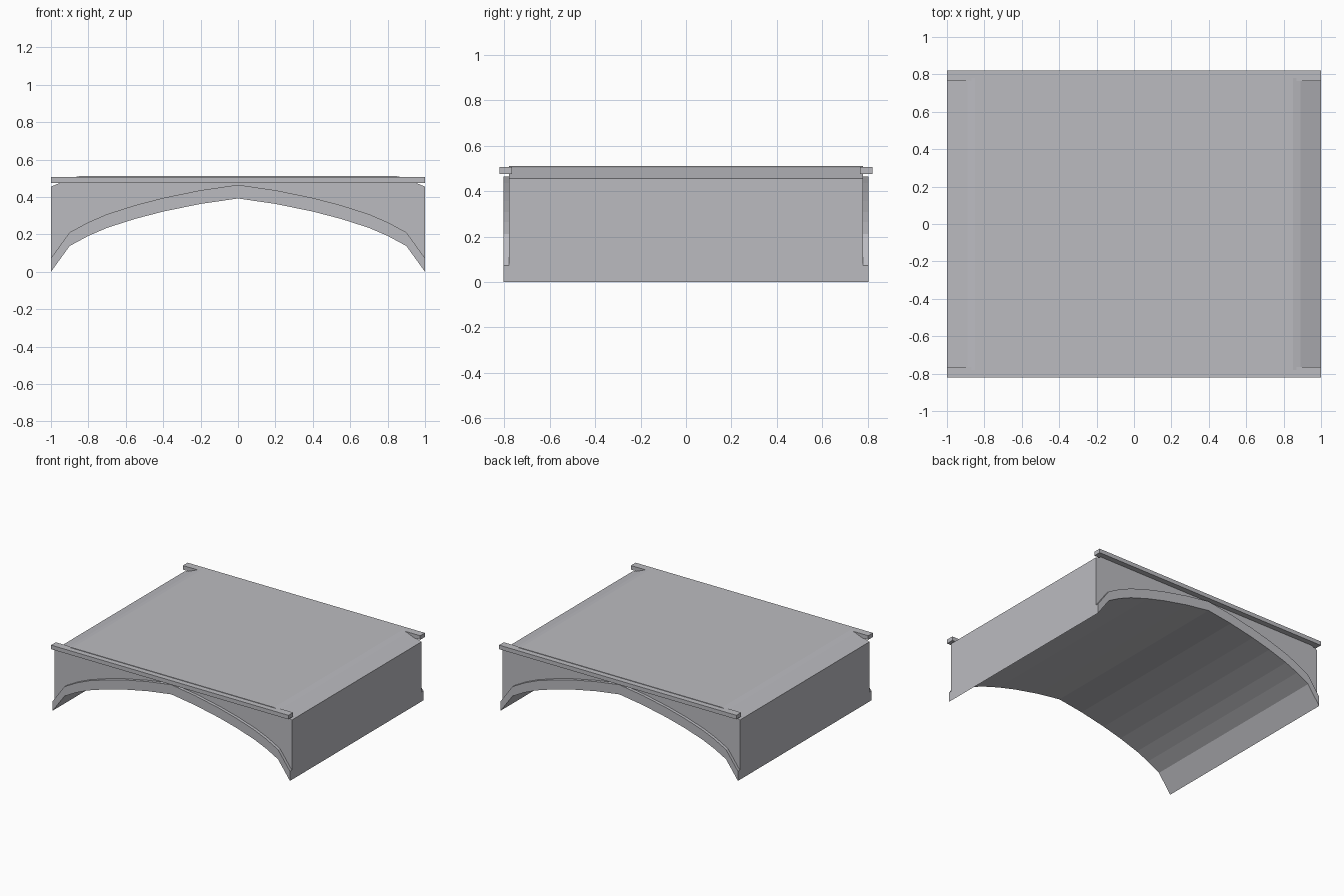
import bpy
import bmesh

cube = bpy.data.objects.get("Cube")
if cube:
    bpy.data.objects.remove(cube, do_unlink=True)

stone = bpy.data.materials.new("grey_stone")
stone.use_nodes = True
color = (0.50, 0.50, 0.53, 1)
stone.diffuse_color = color
stone.node_tree.nodes["Principled BSDF"].inputs["Base Color"].default_value = color


def mirrored(half):
    """Complete a profile running from x = +1 to the centre line."""
    return half + [(-x, z) for x, z in reversed(half) if x > 0]


def extrude(name, profile, y0, y1):
    """Extrude an x-z outline along y."""
    bm = bmesh.new()
    face = bm.faces.new([bm.verts.new((x, y0, z)) for x, z in profile])
    result = bmesh.ops.extrude_face_region(bm, geom=[face])
    verts = [v for v in result["geom"] if isinstance(v, bmesh.types.BMVert)]
    bmesh.ops.translate(bm, verts=verts, vec=(0, y1 - y0, 0))
    bmesh.ops.recalc_face_normals(bm, faces=bm.faces)
    mesh = bpy.data.meshes.new(name)
    bm.to_mesh(mesh)
    bm.free()
    mesh.materials.append(stone)
    obj = bpy.data.objects.new(name, mesh)
    bpy.context.collection.objects.link(obj)
    return obj


# Underside of the arch and the line of its raised trim
arch = mirrored([(1, 0), (0.9, 0.138), (0.8, 0.192), (0.7, 0.235), (0.55, 0.283),
                 (0.4, 0.322), (0.2, 0.363), (0, 0.392)])
trim_top = [(x, z + 0.073) for x, z in arch]

# Bridge body with sloping deck ends
deck = [(1, 0.455), (0.89, 0.502), (0.85, 0.511)]
deck += [(-x, z) for x, z in reversed(deck)]
extrude("bridge_body", arch + deck[::-1], -0.78, 0.78)

# Arch trims and edge rails on both faces
rail = [(1, 0.476), (1, 0.507), (-1, 0.507), (-1, 0.476)]
for side, s in (("front", -1), ("back", 1)):
    extrude(side + "_arch_trim", arch + trim_top[::-1], s * 0.78, s * 0.803)
    extrude(side + "_edge_rail", rail, s * 0.765, s * 0.822)
